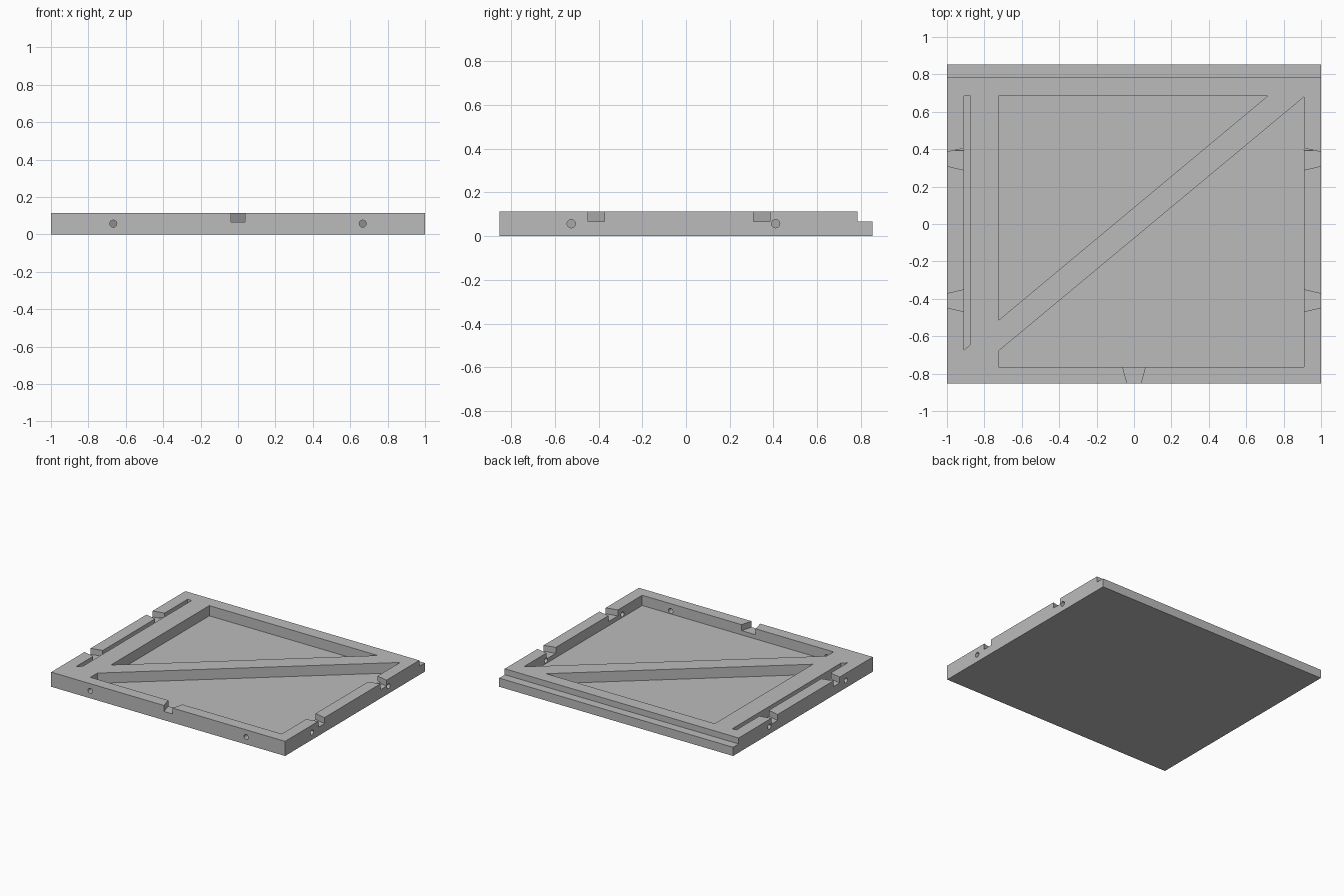
import bpy
import bmesh
from mathutils import Matrix, Vector

old = bpy.data.objects.get("Cube")
if old:
    bpy.data.objects.remove(old, do_unlink=True)

W, D, H = 1.0, 0.853, 0.113      # half width, half depth, thickness
FLOOR = 0.034                    # pocket floor height
NOTCH = 0.067                    # notch and step height
HOLE_Z, HOLE_R = 0.057, 0.019

grey = bpy.data.materials.new("plain_grey")
grey.use_nodes = True
grey.diffuse_color = (0.5, 0.5, 0.5, 1)
grey.node_tree.nodes["Principled BSDF"].inputs["Base Color"].default_value = (0.5, 0.5, 0.5, 1)


def make_object(name, bm):
    bmesh.ops.recalc_face_normals(bm, faces=bm.faces)
    mesh = bpy.data.meshes.new(name)
    bm.to_mesh(mesh)
    bm.free()
    mesh.materials.append(grey)
    obj = bpy.data.objects.new(name, mesh)
    bpy.context.collection.objects.link(obj)
    return obj


def prism(name, outline, z0, z1):
    bm = bmesh.new()
    face = bm.faces.new([bm.verts.new((x, y, z0)) for x, y in outline])
    out = bmesh.ops.extrude_face_region(bm, geom=[face])
    verts = [v for v in out["geom"] if isinstance(v, bmesh.types.BMVert)]
    bmesh.ops.translate(bm, verts=verts, vec=(0, 0, z1 - z0))
    return make_object(name, bm)


def rect(x0, x1, y0, y1):
    return [(x0, y0), (x1, y0), (x1, y1), (x0, y1)]


def drill(name, start, end):
    a, b = Vector(start), Vector(end)
    bm = bmesh.new()
    turn = (b - a).to_track_quat("Z", "Y").to_matrix().to_4x4()
    bmesh.ops.create_cone(bm, cap_ends=True, segments=24, radius1=HOLE_R, radius2=HOLE_R,
                          depth=(b - a).length, matrix=Matrix.Translation((a + b) / 2) @ turn)
    return make_object(name, bm)


def cut(target, cutter):
    bpy.context.view_layer.objects.active = target
    mod = target.modifiers.new("cut", "BOOLEAN")
    mod.operation = "DIFFERENCE"
    mod.solver = "EXACT"
    mod.object = cutter
    bpy.ops.object.modifier_apply(modifier=mod.name)
    bpy.data.objects.remove(cutter, do_unlink=True)


# Solid panel
panel = prism("panel", rect(-W, W, -D, D), 0, H)
TOP = H + 0.05

# Stepped back edge
cut(panel, prism("back_step", rect(-1.1, 1.1, 0.785, 0.95), NOTCH, TOP))

# Two pockets either side of the diagonal brace, and the narrow side slot
pockets = {
    "upper_pocket": [(-0.725, 0.685), (-0.725, -0.515), (0.715, 0.685)],
    "lower_pocket": [(-0.725, -0.765), (0.91, -0.765), (0.91, 0.68), (-0.725, -0.68)],
    "side_slot": [(-0.91, 0.685), (-0.91, -0.675), (-0.875, -0.645), (-0.875, 0.685)],
}
for name, outline in pockets.items():
    cut(panel, prism(name, outline, FLOOR, TOP))

# Flared notches and drilled holes through the side walls
for side in (-1, 1):
    for y in (-0.41, 0.347):
        outline = [(side * 1.02, y - 0.033), (side * 1.02, y + 0.033),
                   (side * 0.90, y + 0.06), (side * 0.90, y - 0.06)]
        cut(panel, prism("side_notch", outline, NOTCH, TOP))
    for y in (-0.525, 0.41):
        cut(panel, drill("side_hole", (side * 1.05, y, HOLE_Z), (side * 0.893, y, HOLE_Z)))
    cut(panel, drill("front_hole", (side * 0.667, -0.9, HOLE_Z), (side * 0.667, -0.74, HOLE_Z)))

# Flared notch through the front wall
cut(panel, prism("front_notch", [(-0.032, -0.87), (0.032, -0.87), (0.063, -0.755), (-0.063, -0.755)],
                 NOTCH, TOP))

# Smooth only the hole walls
bpy.ops.object.select_all(action="DESELECT")
panel.select_set(True)
bpy.context.view_layer.objects.active = panel
bpy.ops.object.shade_smooth_by_angle(angle=0.5)
